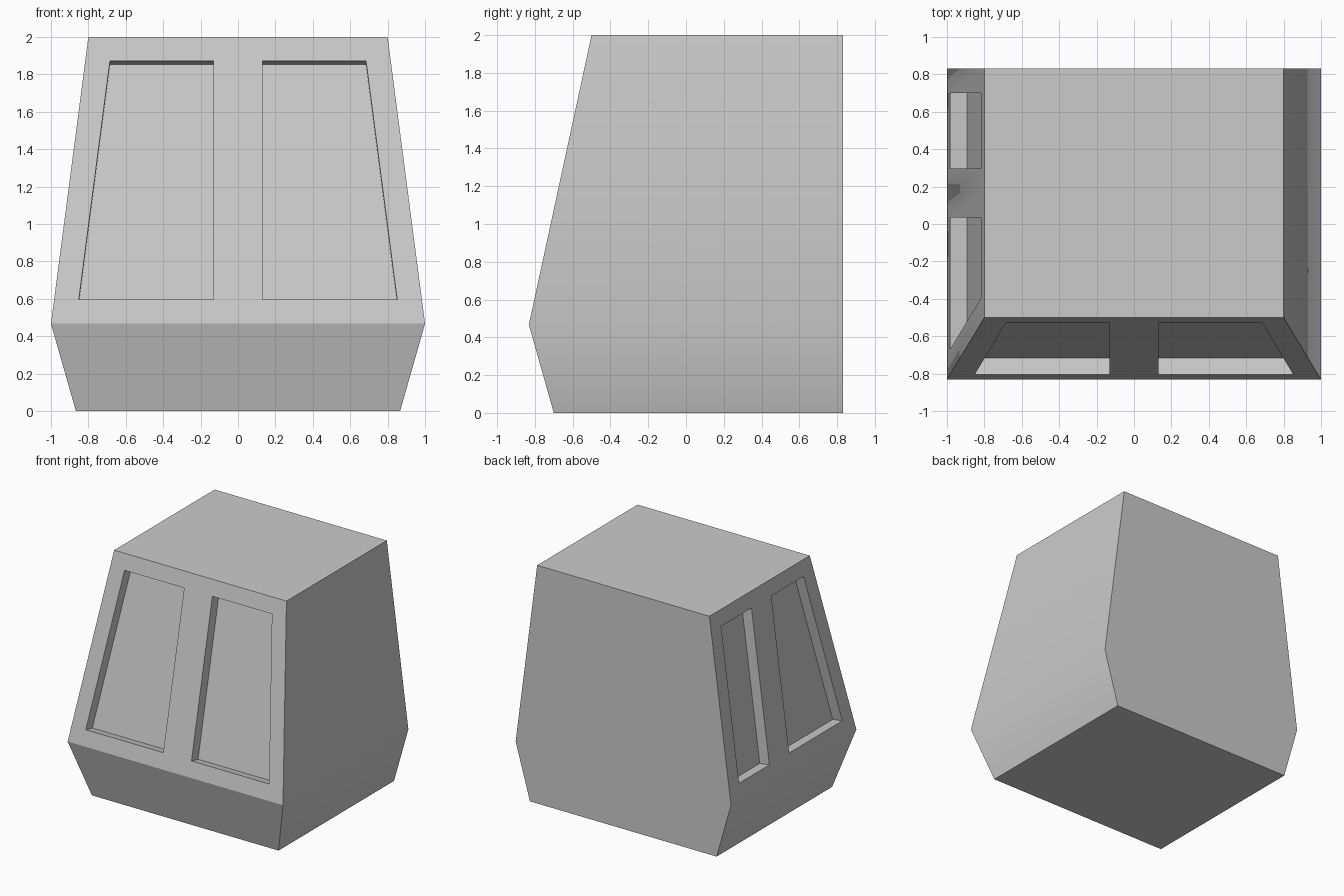
import bpy, bmesh, math

if "Cube" in bpy.data.objects:
    bpy.data.objects.remove(bpy.data.objects["Cube"])

bm = bmesh.new()

# Body cross-sections: height, half width, front y (back stays flat)
BACK, SPLIT_Y = 0.832, 0.167
sections = [(0.0, 0.867, -0.70), (0.467, 1.0, -0.832), (2.0, 0.8, -0.5)]
rings = []
for z, w, front in sections:
    outline = [(-w, front), (0, front), (w, front),
               (w, BACK), (-w, BACK), (-w, SPLIT_Y)]
    rings.append([bm.verts.new((x, y, z)) for x, y in outline])

# Walls between sections; remember the upper front and left halves
window_faces = []
n = len(rings[0])
for level in range(2):
    for i in range(n):
        j = (i + 1) % n
        face = bm.faces.new((rings[level][i], rings[level][j],
                             rings[level + 1][j], rings[level + 1][i]))
        if level == 1 and i in (0, 1, 4, 5):
            window_faces.append(face)
bm.faces.new(rings[0][::-1])
bm.faces.new(rings[2])
bm.normal_update()

# Recessed windows: frame, then push the panes inward
bmesh.ops.inset_individual(bm, faces=window_faces, thickness=0.131,
                           use_even_offset=True)
bm.normal_update()
bmesh.ops.inset_individual(bm, faces=window_faces, thickness=0.0, depth=-0.09)
bmesh.ops.recalc_face_normals(bm, faces=bm.faces)

mesh = bpy.data.meshes.new("cabin_body")
bm.to_mesh(mesh)
bm.free()
body = bpy.data.objects.new("cabin_body", mesh)
bpy.context.collection.objects.link(body)
bpy.context.view_layer.objects.active = body
body.select_set(True)

# Soft bend on the sides, crisp edges elsewhere
bpy.ops.object.shade_smooth_by_angle(angle=math.radians(25))
